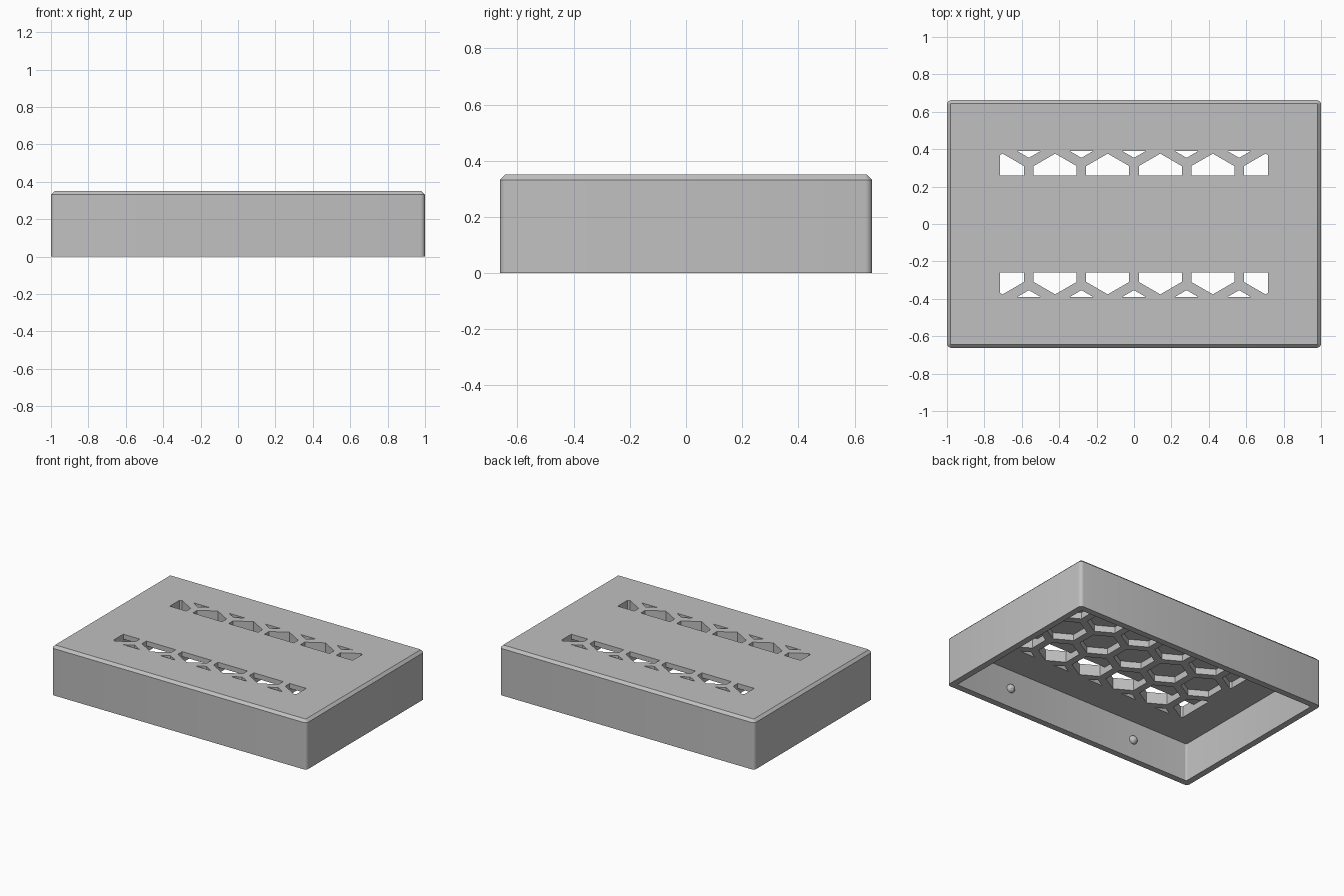
import bpy, bmesh
from math import sin, cos, pi, sqrt
from mathutils import Vector

cube = bpy.data.objects.get("Cube")
if cube:
    bpy.data.objects.remove(cube, do_unlink=True)

# Overall sizes
HX, HY, HEIGHT = 1.0, 0.663, 0.35
WALL, CHAMFER, RADIUS = 0.045, 0.018, 0.025
CEILING, POCKET_TOP = 0.27, 0.315
PITCH, HEX_WIDTH = 0.281, 0.23
VENT_X, VENT_Y, COVER_Y = 0.717, 0.39, 0.26

grey = bpy.data.materials.new("plain grey")
grey.use_nodes = True
colour = (0.53, 0.53, 0.53, 1)
grey.diffuse_color = colour
grey.node_tree.nodes["Principled BSDF"].inputs["Base Color"].default_value = colour


def make_object(name, bm):
    bmesh.ops.recalc_face_normals(bm, faces=bm.faces)
    mesh = bpy.data.meshes.new(name)
    bm.to_mesh(mesh)
    bm.free()
    mesh.materials.append(grey)
    obj = bpy.data.objects.new(name, mesh)
    bpy.context.collection.objects.link(obj)
    return obj


def rounded_ring(bm, hx, hy, r, z, steps=4):
    """Loop of vertices around a rounded rectangle."""
    ring = []
    for q, (sx, sy) in enumerate(((1, 1), (-1, 1), (-1, -1), (1, -1))):
        for i in range(steps + 1):
            a = (q + i / steps) * pi / 2
            ring.append(bm.verts.new((sx * (hx - r) + r * cos(a),
                                      sy * (hy - r) + r * sin(a), z)))
    return ring


def rounded_block(name, levels):
    """Closed block lofted through (half x, half y, radius, z) levels."""
    bm = bmesh.new()
    rings = [rounded_ring(bm, *level) for level in levels]
    for low, high in zip(rings, rings[1:]):
        n = len(low)
        for i in range(n):
            j = (i + 1) % n
            bm.faces.new((low[i], low[j], high[j], high[i]))
    bm.faces.new(rings[0])
    bm.faces.new(rings[-1])
    return make_object(name, bm)


def honeycomb(name, y_min, y_max, z_low, z_high):
    """Hexagonal prisms on a staggered grid, clipped to a rectangle."""
    bm = bmesh.new()
    r = HEX_WIDTH / sqrt(3)
    for row in range(-2, 3):
        for col in range(-3, 4):
            x = (col + 0.5 * (row % 2)) * PITCH
            y = row * PITCH * sqrt(3) / 2
            bm.faces.new([bm.verts.new((x + r * sin(k * pi / 3),
                                        y + r * cos(k * pi / 3), z_low))
                          for k in range(6)])
    for point, normal in (((VENT_X, 0, 0), (1, 0, 0)), ((-VENT_X, 0, 0), (-1, 0, 0)),
                          ((0, y_max, 0), (0, 1, 0)), ((0, y_min, 0), (0, -1, 0))):
        bmesh.ops.bisect_plane(bm, geom=bm.verts[:] + bm.edges[:] + bm.faces[:],
                               plane_co=point, plane_no=normal, clear_outer=True)
    extruded = bmesh.ops.extrude_face_region(bm, geom=bm.faces[:], use_keep_orig=True)
    top = [v for v in extruded["geom"] if isinstance(v, bmesh.types.BMVert)]
    bmesh.ops.translate(bm, verts=top, vec=Vector((0, 0, z_high - z_low)))
    return make_object(name, bm)


def cut(target, cutter):
    """Subtract the cutter, then discard it."""
    mod = target.modifiers.new("cut", 'BOOLEAN')
    mod.operation, mod.solver, mod.object = 'DIFFERENCE', 'EXACT', cutter
    bpy.context.view_layer.update()
    result = target.evaluated_get(bpy.context.evaluated_depsgraph_get())
    mesh = bpy.data.meshes.new_from_object(result)
    target.modifiers.remove(mod)
    target.data = mesh
    bpy.data.objects.remove(cutter, do_unlink=True)


# Shell with a chamfered top edge
shell = rounded_block("cover_shell", [
    (HX, HY, RADIUS, 0),
    (HX, HY, RADIUS, HEIGHT - CHAMFER),
    (HX - CHAMFER, HY - CHAMFER, RADIUS - CHAMFER, HEIGHT)])

# Open underside
ix, iy = HX - WALL, HY - WALL
cut(shell, rounded_block("cavity", [(ix, iy, 0.012, -0.1), (ix, iy, 0.012, CEILING)]))

# Blind honeycomb pockets inside, open only along two vent strips
cut(shell, honeycomb("pockets", -VENT_Y, VENT_Y, 0.2, POCKET_TOP))
for side, (low, high) in (("back", (COVER_Y, VENT_Y)), ("front", (-VENT_Y, -COVER_Y))):
    cut(shell, honeycomb(side + "_vents", low, high, 0.2, 0.4))

# Small snap bumps on the inner long walls
for side, sy in (("front", -1), ("back", 1)):
    for hand, sx in (("left", 1), ("right", -1)):
        bm = bmesh.new()
        bmesh.ops.create_uvsphere(bm, u_segments=12, v_segments=8, radius=0.03)
        bump = make_object(f"{side}_{hand}_snap_bump", bm)
        bump.location = (sx * 0.51, sy * iy, 0.135)

# Smooth the rounded corners, keep edges sharp
bpy.ops.object.select_all(action='DESELECT')
shell.select_set(True)
bpy.context.view_layer.objects.active = shell
bpy.ops.object.shade_smooth_by_angle(angle=0.52)
